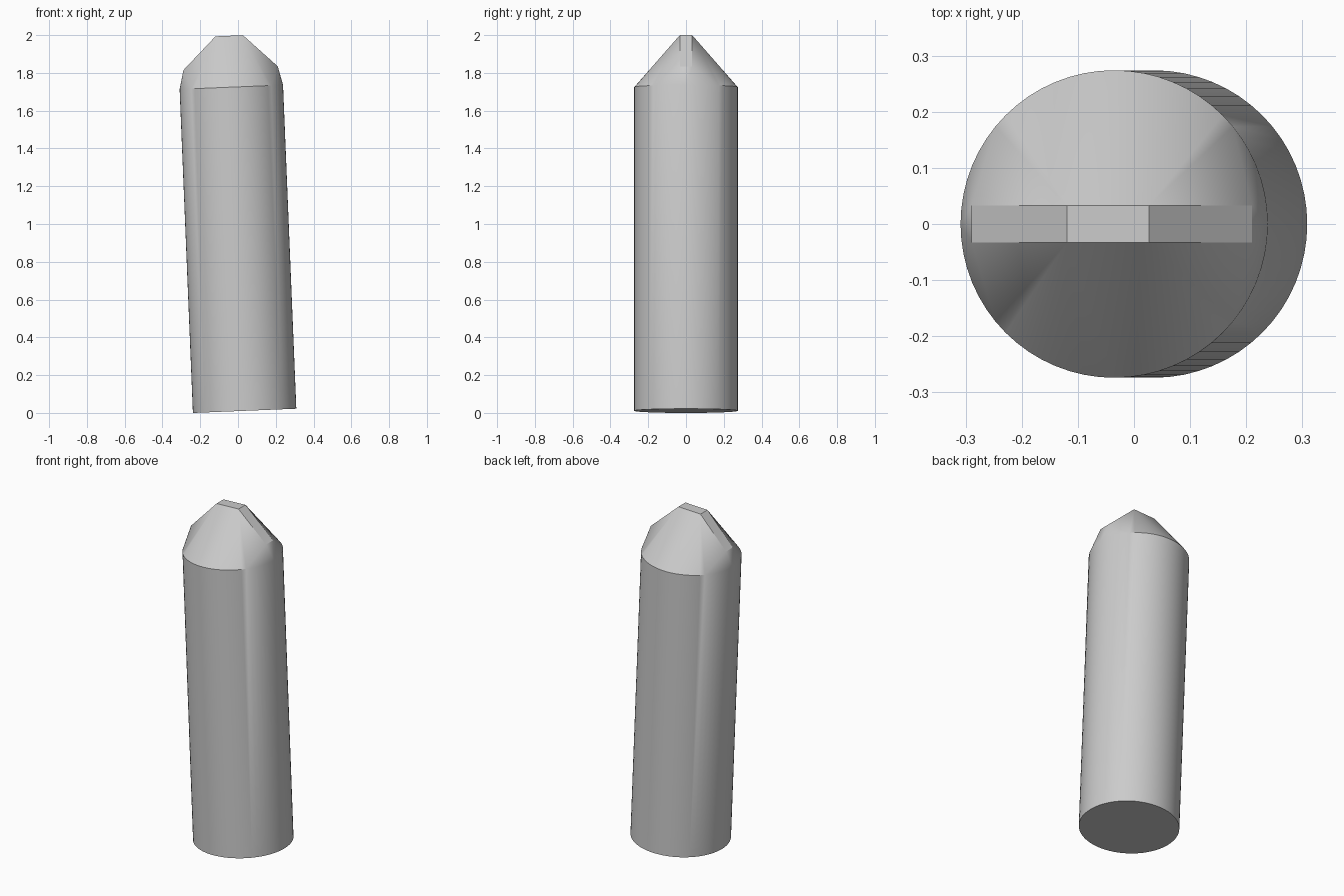
import bpy, bmesh, math
from mathutils import Matrix

if "Cube" in bpy.data.objects:
    bpy.data.objects.remove(bpy.data.objects["Cube"], do_unlink=True)

RADIUS, SIDES = 0.274, 64
RIM_Z, SHOULDER_Z, TIP_Z = 1.715, 1.815, 1.987
SHOULDER_X, TIP_X, BAND_Y = 0.25, 0.073, 0.033
SPLIT = 7                      # rim steps that fan out from each shoulder corner
QUARTER = SIDES // 4

grey = bpy.data.materials.new("light grey")
grey.use_nodes = True
grey.diffuse_color = (0.6, 0.6, 0.6, 1)
grey.node_tree.nodes["Principled BSDF"].inputs["Base Color"].default_value = (0.6, 0.6, 0.6, 1)

bm = bmesh.new()


def ring(z):
    step = math.tau / SIDES
    return [bm.verts.new((RADIUS * math.cos(i * step), RADIUS * math.sin(i * step), z))
            for i in range(SIDES)]


# Round shaft with a closed bottom
base, rim = ring(0), ring(RIM_Z)
bm.faces.new(base)
for i in range(SIDES):
    j = (i + 1) % SIDES
    bm.faces.new((base[i], base[j], rim[j], rim[i]))

# Chisel point: flat tip, narrow band down both sides, fans to the rim
signs = [(sx, sy) for sx in (1, -1) for sy in (1, -1)]
tip = {s: bm.verts.new((s[0] * TIP_X, s[1] * BAND_Y, TIP_Z)) for s in signs}
shoulder = {s: bm.verts.new((s[0] * SHOULDER_X, s[1] * BAND_Y, SHOULDER_Z)) for s in signs}
bm.faces.new((tip[1, 1], tip[-1, 1], tip[-1, -1], tip[1, -1]))

for sx, sy in signs:
    start = 0 if sx > 0 else SIDES // 2
    turn = sx * sy
    arc = [rim[(start + turn * k) % SIDES] for k in range(QUARTER + 1)]
    for k in range(QUARTER):
        peak = shoulder if k < SPLIT else tip
        bm.faces.new((arc[k], arc[k + 1], peak[sx, sy]))
    bm.faces.new((arc[SPLIT], tip[sx, sy], shoulder[sx, sy]))

for s in (1, -1):
    bm.faces.new((tip[s, 1], tip[s, -1], shoulder[s, -1], shoulder[s, 1]))
    bm.faces.new((shoulder[s, 1], shoulder[s, -1], rim[0 if s > 0 else SIDES // 2]))
    bm.faces.new((tip[1, s], tip[-1, s], rim[QUARTER if s > 0 else 3 * QUARTER]))

bmesh.ops.recalc_face_normals(bm, faces=bm.faces)

# Slight lean to the right side, standing on the ground
lean = Matrix.Rotation(math.radians(-2.35), 4, 'Y')
bmesh.ops.transform(bm, matrix=Matrix.Translation((0.035, 0, 0.011)) @ lean, verts=bm.verts)

mesh = bpy.data.meshes.new("pointed_pin")
bm.to_mesh(mesh)
bm.free()
mesh.materials.append(grey)
pin = bpy.data.objects.new("pointed_pin", mesh)
bpy.context.collection.objects.link(pin)

bpy.ops.object.select_all(action='DESELECT')
pin.select_set(True)
bpy.context.view_layer.objects.active = pin
bpy.ops.object.shade_smooth_by_angle(angle=math.radians(30))
